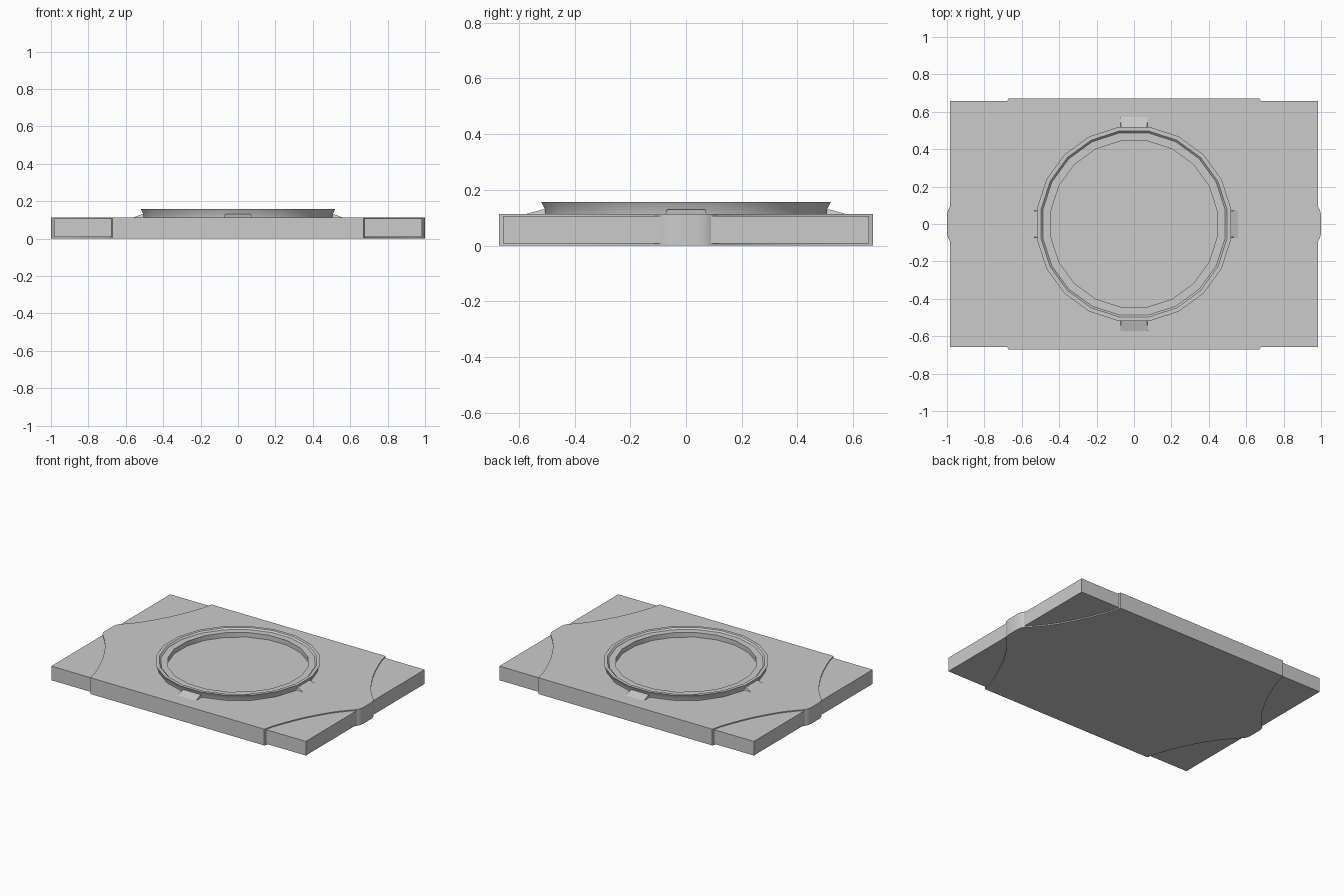
import bpy, bmesh, math

if "Cube" in bpy.data.objects:
    bpy.data.objects.remove(bpy.data.objects["Cube"])

SIDES = 20
FLAT = math.cos(math.pi / SIDES)


def make_object(name, bm):
    bmesh.ops.recalc_face_normals(bm, faces=bm.faces[:])
    mesh = bpy.data.meshes.new(name)
    bm.to_mesh(mesh)
    bm.free()
    obj = bpy.data.objects.new(name, mesh)
    bpy.context.collection.objects.link(obj)
    return obj


def prism(name, outline, z0, z1):
    bm = bmesh.new()
    face = bm.faces.new([bm.verts.new((x, y, z0)) for x, y in outline])
    up = bmesh.ops.extrude_face_region(bm, geom=[face])["geom"]
    verts = [v for v in up if isinstance(v, bmesh.types.BMVert)]
    bmesh.ops.translate(bm, vec=(0, 0, z1 - z0), verts=verts)
    return make_object(name, bm)


def circle(apothem):
    r = apothem / FLAT
    return [(r * math.cos((i + .5) * math.tau / SIDES),
             r * math.sin((i + .5) * math.tau / SIDES)) for i in range(SIDES)]


def lathe(name, profile):
    # closed profile of (apothem, z) revolved with flat sides facing the axes
    bm = bmesh.new()
    loops = [[bm.verts.new((x, y, z)) for x, y in circle(a)] for a, z in profile]
    for a, b in zip(loops, loops[1:] + loops[:1]):
        for i in range(SIDES):
            j = (i + 1) % SIDES
            bm.faces.new((a[i], a[j], b[j], b[i]))
    return make_object(name, bm)


# main body: concave corners flowing into rounded noses at each end
quarter = [(1.0, .045), (.994, .075), (.982, .095), (.93, .15), (.88, .212),
           (.83, .29), (.785, .37), (.748, .45), (.715, .53), (.69, .60),
           (.676, .66), (.672, .67)]
outline = quarter + [(-x, y) for x, y in reversed(quarter)]
outline += [(-x, -y) for x, y in outline]
body = prism("body", outline, 0, .114)

# slightly recessed corner plates
inner = [(x - .01, y - .012) for x, y in quarter[2:-1]]
plate_shape = [(.985, .08), (.985, .657), (.66, .657)] + list(reversed(inner))
for sx in (1, -1):
    for sy in (1, -1):
        prism("corner_plate", [(x * sx, y * sy) for x, y in plate_shape], .008, .107)

# flared rim with a small step and inner ledge around the flat floor
rim = lathe("rim", [(.503, .109), (.506, .13), (.519, .157), (.497, .157),
                    (.487, .147), (.444, .147), (.444, .109)])

# wedge tabs around the rim
for k in range(4):
    reach = .555 if k % 2 == 0 else .573
    c, s = round(math.cos(k * math.pi / 2)), round(math.sin(k * math.pi / 2))
    bm = bmesh.new()
    ends = []
    for w, t in ((-.074, -.068), (.074, .068)):
        pts = [(.495, w, .108), (reach, w, .108), (reach, w, .114),
               (.515, t, .130), (.495, t, .131)]
        ends.append([bm.verts.new((x * c - y * s, x * s + y * c, z)) for x, y, z in pts])
    bm.faces.new(ends[0])
    bm.faces.new(ends[1])
    for i in range(5):
        j = (i + 1) % 5
        bm.faces.new((ends[0][i], ends[0][j], ends[1][j], ends[1][i]))
    make_object("rim_tab", bm)

# smooth the gentle curves of the body sides and the rim
for obj in (body, rim):
    obj.select_set(True)
bpy.context.view_layer.objects.active = body
bpy.ops.object.shade_smooth_by_angle(angle=math.radians(30))
